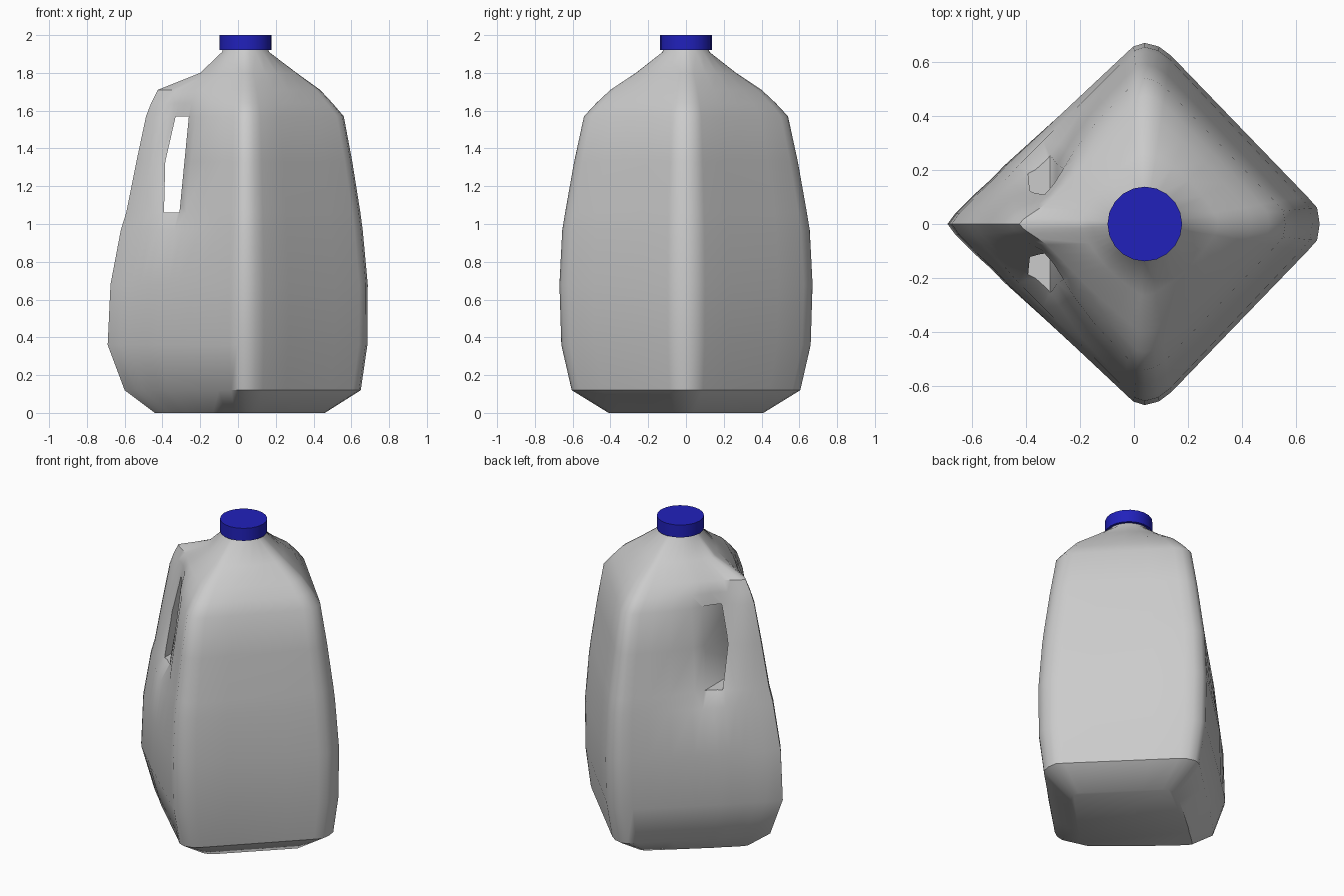
import bpy, bmesh, math

if "Cube" in bpy.data.objects:
    bpy.data.objects.remove(bpy.data.objects["Cube"])

CX = 0.04  # neck axis

# quarter outlines from x-corner to y-corner (unit size, end point excluded)
RIGHT = [(1, 0), (.985, .09), (.93, .15), (.73, .35), (.54, .54), (.35, .73), (.15, .93), (.08, .98)]
LEFT = [(1, 0), (.96, .06), (.91, .115), (.85, .18), (.78, .25), (.71, .33), (.64, .40),
        (.57, .47), (.5, .54), (.36, .68), (.22, .82), (.12, .92), (.06, .98)]

# z, left x, right x, half depth, roundness, handle pinch
RINGS = [
    (0.00, -.44, .46, .41, 0, 0),
    (0.12, -.60, .65, .605, 0, 0),
    (0.36, -.69, .685, .66, 0, 0),
    (0.68, -.675, .687, .67, 0, 0),
    (0.97, -.62, .66, .655, 0, 0),
    (1.06, -.592, .648, .64, 0, .22),
    (1.33, -.538, .605, .592, 0, .36),
    (1.57, -.487, .56, .54, 0, .42),
    (1.64, -.46, .50, .475, .06, .35),
    (1.71, -.425, .435, .40, .15, .25),
    (1.80, -.20, .31, .265, .4, 0),
    (1.91, -.085, .165, .125, 1, 0),
    (1.95, -.07, .15, .11, 1, 0),
]


def ring(z, xl, xr, dy, rnd, pinch):
    def place(u, v, sx, sy):
        r = math.hypot(u, v)
        k = 0 if (sx < 0 and 1.6 < z < 1.75) else rnd
        u, v = u + (u / r - u) * k, v + (v / r - v) * k
        x = CX + u * ((xr - CX) if sx > 0 else (xl - CX))
        y = sy * v * dy
        if sx < 0:
            y *= 1 - pinch * math.exp(-((x + .35) / .1) ** 2)
        return (x, y, z)
    pts = [place(u, v, 1, 1) for u, v in RIGHT] + [place(0, 1, 1, 1)]
    pts += [place(u, v, -1, 1) for u, v in reversed(LEFT)]
    pts += [place(u, v, -1, -1) for u, v in LEFT[1:]] + [place(0, 1, 1, -1)]
    pts += [place(u, v, 1, -1) for u, v in reversed(RIGHT[1:])]
    return pts


def loft(name, loops):
    bm = bmesh.new()
    rows = [[bm.verts.new(p) for p in l] for l in loops]
    n = len(rows[0])
    for a, b in zip(rows, rows[1:]):
        for i in range(n):
            j = (i + 1) % n
            bm.faces.new((a[i], a[j], b[j], b[i]))
    bm.faces.new(rows[0][::-1])
    bm.faces.new(rows[-1])
    bmesh.ops.recalc_face_normals(bm, faces=bm.faces)
    me = bpy.data.meshes.new(name)
    bm.to_mesh(me)
    bm.free()
    ob = bpy.data.objects.new(name, me)
    bpy.context.collection.objects.link(ob)
    return ob


def smooth(ob, angle):
    bpy.ops.object.select_all(action='DESELECT')
    ob.select_set(True)
    bpy.context.view_layer.objects.active = ob
    bpy.ops.object.shade_smooth_by_angle(angle=math.radians(angle))


# jug body
body = loft("jug_body", [ring(*r) for r in RINGS])

# finger hole behind the handle
hole = [(-.33, 1.57), (-.26, 1.57), (-.31, 1.06), (-.392, 1.06), (-.385, 1.33)]
cutter = loft("handle_hole_cutter", [[(x, y, z) for x, z in hole] for y in (-1, 1)])
cutter.hide_render = True
mod = body.modifiers.new("handle_hole", 'BOOLEAN')
mod.operation = 'DIFFERENCE'
mod.solver = 'EXACT'
mod.object = cutter
bpy.context.view_layer.objects.active = body
bpy.ops.object.modifier_apply(modifier=mod.name)
bpy.data.objects.remove(cutter)
smooth(body, 40)

# screw cap
circle = [(CX + .138 * math.cos(i * math.tau / 20), .138 * math.sin(i * math.tau / 20)) for i in range(20)]
cap = loft("cap", [[(x, y, z) for x, y in circle] for z in (1.92, 2.0)])
mat = bpy.data.materials.new("cap_blue")
mat.diffuse_color = (.015, .015, .5, 1)
mat.use_nodes = True
mat.node_tree.nodes["Principled BSDF"].inputs["Base Color"].default_value = mat.diffuse_color
cap.data.materials.append(mat)
smooth(cap, 30)
